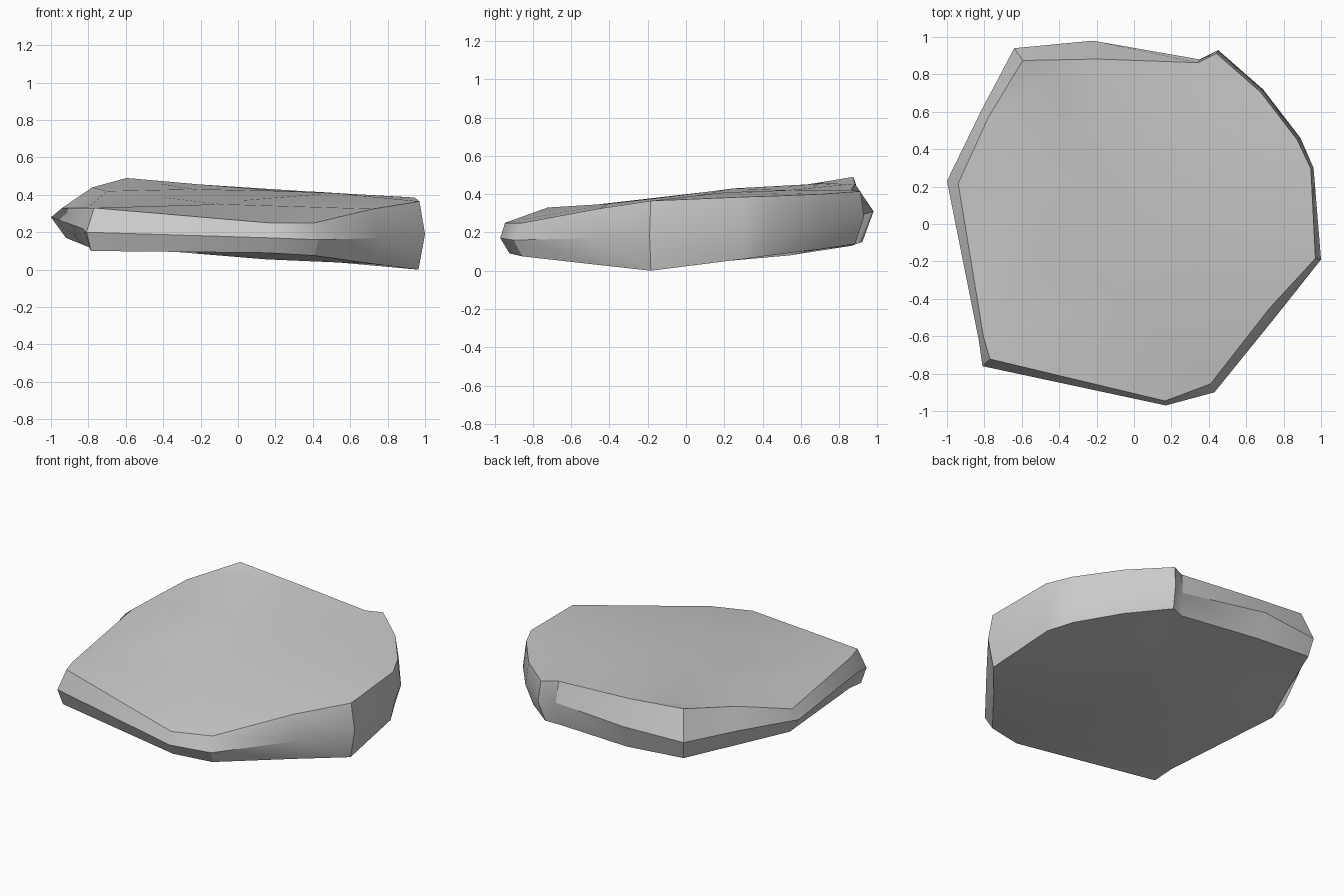
import bpy, bmesh, math
from mathutils import Vector
from mathutils.geometry import delaunay_2d_cdt

if "Cube" in bpy.data.objects:
    bpy.data.objects.remove(bpy.data.objects["Cube"])

# Widest outline: x, y, mid height, top inset, top height, bottom inset, bottom height
RIM = [
    (-.64, .94, .30, .93, .49, .97, .18), (-.22, .98, .31, .90, .455, .94, .15),
    (.35, .88, .28, .98, .42, .98, .13), (.45, .93, .28, .98, .415, .95, .14),
    (.69, .72, .25, .98, .40, .95, .11), (.89, .46, .22, .98, .39, .96, .08),
    (.96, .30, .21, .985, .385, .97, .06), (1.0, -.19, .19, .97, .365, .965, 0),
    (.77, -.48, .17, .94, .325, .95, .03), (.43, -.90, .16, .95, .25, .95, .075),
    (.17, -.97, .17, .975, .25, .95, .09), (-.81, -.76, .20, .95, .33, .97, .10),
    (-.83, -.62, .22, .97, .33, .96, .12), (-1.0, .23, .28, .94, .33, .92, .17),
    (-.82, .60, .30, .95, .44, .93, .17),
]
# Ridge points inside the top and bottom faces, with their crease lines
TOP = [(-.70, .18, .42), (-.23, .25, .43), (.25, .53, .42), (.51, .21, .41),
       (.02, -.06, .37), (-.09, -.40, .35), (-.43, -.06, .39),
       (-.42, .80, .46), (.26, .80, .42), (-.47, .24, .425)]
BOTTOM = [(.52, .09, .04), (.27, .54, .08), (-.76, .32, .13), (.15, -.61, .055), (.05, .46, .10)]
N = len(RIM)
TOP_CREASES = [(N + a, N + b) for a, b in
               ((1, 2), (2, 3), (3, 4), (4, 1), (4, 5), (5, 6), (6, 1), (2, 8), (7, 9), (0, 9), (9, 1), (6, 0))]
TOP_CREASES += [(10, N + 5), (13, N)]
BOTTOM_CREASES = [(10, N + 2), (7, N), (N, N + 1), (N + 1, N + 4)]

bm = bmesh.new()
mid = [bm.verts.new((r[0], r[1], r[2])) for r in RIM]
upper = [bm.verts.new((r[0] * r[3], r[1] * r[3], r[4])) for r in RIM]
lower = [bm.verts.new((r[0] * r[5], r[1] * r[5], r[6])) for r in RIM]


def cap(ring, inner, creases):
    """Fill a ring with triangles through the ridge points."""
    verts = ring + [bm.verts.new(p) for p in inner]
    flat = [Vector(v.co.xy) for v in verts]
    edges = [(i, (i + 1) % N) for i in range(N)] + creases
    out = delaunay_2d_cdt(flat, edges, [], 1, 1e-5)
    for f in out[2]:
        ids = [out[3][i][0] for i in f if out[3][i]]
        if len(ids) == 3:
            bm.faces.new([verts[i] for i in ids])


# Side bands
for a, b in ((lower, mid), (mid, upper)):
    for i in range(N):
        j = (i + 1) % N
        bm.faces.new((a[i], a[j], b[j], b[i]))

# Top and bottom faces
cap(upper, TOP, TOP_CREASES)
cap(lower, BOTTOM, BOTTOM_CREASES)
bmesh.ops.recalc_face_normals(bm, faces=bm.faces)

mesh = bpy.data.meshes.new("flat_rock")
bm.to_mesh(mesh)
bm.free()
rock = bpy.data.objects.new("flat_rock", mesh)
bpy.context.collection.objects.link(rock)
bpy.context.view_layer.objects.active = rock
rock.select_set(True)
bpy.ops.object.shade_smooth_by_angle(angle=math.radians(30))
